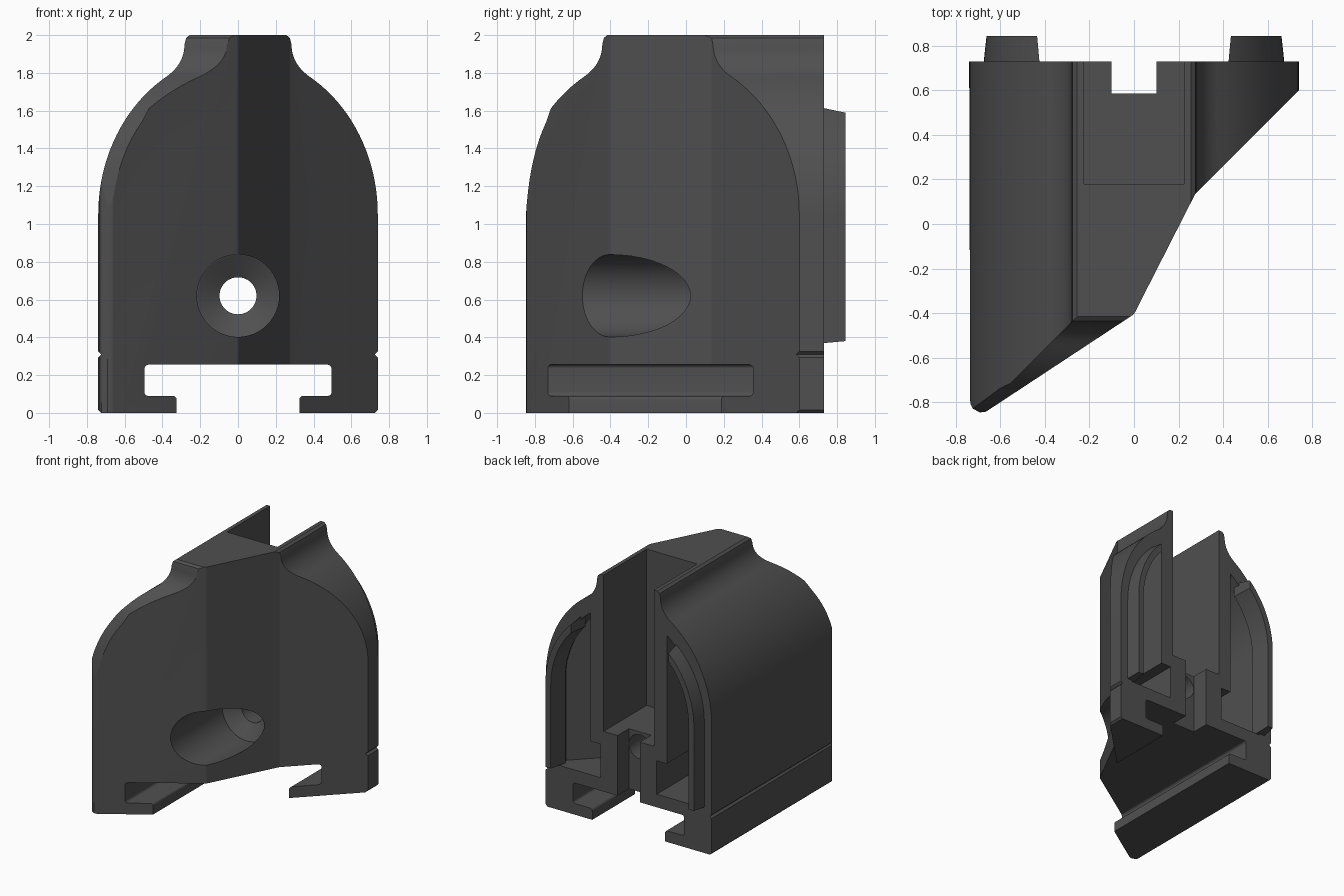
import bpy, bmesh, math
from mathutils import Vector

if "Cube" in bpy.data.objects:
    bpy.data.objects.remove(bpy.data.objects["Cube"])


def fillet(pts, radii, n=5):
    """Round polygon corners; radii maps corner index to radius."""
    out = []
    for i, p in enumerate(pts):
        r = radii.get(i, 0)
        p = Vector(p)
        if not r:
            out.append(tuple(p))
            continue
        d1 = (Vector(pts[i - 1]) - p).normalized()
        d2 = (Vector(pts[(i + 1) % len(pts)]) - p).normalized()
        half = d1.angle(d2) / 2
        t = r / math.tan(half)
        c = p + (d1 + d2).normalized() * (r / math.sin(half))
        a, b = p + d1 * t - c, p + d2 * t - c
        for k in range(n + 1):
            out.append(tuple(c + a.lerp(b, k / n).normalized() * r))
    return out


def prism(name, pts, axis, lo, hi, end_pts=None):
    """Extrude a 2D outline along an axis, optionally to a second outline."""
    place = {'x': lambda p, d: (d, p[0], p[1]),
             'y': lambda p, d: (p[0], d, p[1]),
             'z': lambda p, d: (p[0], p[1], d)}[axis]
    bm = bmesh.new()
    a = [bm.verts.new(place(p, lo)) for p in pts]
    b = [bm.verts.new(place(p, hi)) for p in (end_pts or pts)]
    bm.faces.new(a)
    bm.faces.new(b)
    for i in range(len(a)):
        j = (i + 1) % len(a)
        bm.faces.new((a[i], a[j], b[j], b[i]))
    bmesh.ops.recalc_face_normals(bm, faces=bm.faces)
    me = bpy.data.meshes.new(name)
    bm.to_mesh(me)
    bm.free()
    ob = bpy.data.objects.new(name, me)
    bpy.context.collection.objects.link(ob)
    return ob


def box(name, x0, x1, y0, y1, z0, z1):
    return prism(name, [(x0, y0), (x1, y0), (x1, y1), (x0, y1)], 'z', z0, z1)


def combine(target, other, op):
    other.hide_render = True
    m = target.modifiers.new(op, 'BOOLEAN')
    m.operation, m.object, m.solver = op, other, 'EXACT'
    bpy.context.view_layer.objects.active = target
    bpy.ops.object.modifier_apply(modifier=m.name)
    bpy.data.objects.remove(other)


def ellipse(a, b, x_end, n=20):
    """Shoulder curve from (a, 1.05) up to where x = x_end."""
    t1 = math.acos(x_end / a)
    return [(a * math.cos(t1 * k / n), 1.05 + b * math.sin(t1 * k / n)) for k in range(n + 1)]


def circle(r, n=48):
    return [(r * math.cos(2 * math.pi * k / n), 0.62 + r * math.sin(2 * math.pi * k / n)) for k in range(n)]


def mirror(pts):
    return [(-x, z) for x, z in pts]


def bezier(p, q, r, n=10):
    return [tuple((1 - t) ** 2 * u + 2 * t * (1 - t) * v + t * t * w for u, v, w in zip(p, q, r))
            for t in (k / n for k in range(1, n + 1))]


# Body: plan, front profile and side profile intersected
plan = fillet([(-.74, .73), (-.735, -.889), (0, -.405), (.275, .135), (.74, .6), (.74, .73)],
              {1: .05, 2: .04, 3: .03})
body = prism("housing_body", plan, 'z', 0, 2.0)

half = [(.725, 0), (.74, .015)] + ellipse(.74, .85, .38)
half += bezier(half[-1], (.285, 1.845), (.283, 1.95)) + [(.275, 1.985), (.255, 2.001), (.25, 2.1)]
combine(body, prism("front_profile", half + mirror(half)[::-1], 'y', -2, 2), 'INTERSECT')

# the front shoulder repeats the side shoulder, moved outwards
side = [(-1, -.1), (-1, .9), (-.85, .98)] + bezier((-.85, .98), (-.84, 1.33), (-.74, 1.54))
side += [(-x - .16, z) for x, z in half if x < .575 and z > 1]
side += [(2, 2.1), (2, -.1)]
combine(body, prism("side_profile", side, 'x', -2, 2), 'INTERSECT')

# Hollow pockets on both sides, open at the back
inner = [(.25, .36), (.25, .63), (.34, .63)] + ellipse(.63, .73, .34)[::-1] + [(.63, .36)]
pocket_plans = {1: [(.2, .2), (.72, .72), (.72, .9), (.2, .9)],
                -1: [(-.2, -.41), (-.72, -.74), (-.72, .9), (-.2, .9)]}
for s, pp in pocket_plans.items():
    pocket = prism("pocket", inner if s > 0 else mirror(inner), 'y', -1, 1)
    combine(pocket, prism("pocket_plan", pp, 'z', 0, 2.2), 'INTERSECT')
    combine(body, pocket, 'DIFFERENCE')

# Central channel and the notch in its floor
combine(body, box("channel", -.225, .225, .18, .9, .74, 2.2), 'DIFFERENCE')
combine(body, box("notch", -.1, .1, .585, .9, -.1, 1.0), 'DIFFERENCE')

# T-shaped rail slot along the bottom
slot = [(.325, -.1), (.325, .09), (.495, .09), (.495, .255), (-.495, .255), (-.495, .09), (-.325, .09), (-.325, -.1)]
slot = fillet(slot, {i: .02 for i in range(1, 7)})
combine(body, prism("rail_slot", slot, 'y', -2, 2), 'DIFFERENCE')

# Screw hole: counterbore, cone seat, through hole
combine(body, prism("counterbore", circle(.218), 'y', -1, .11), 'DIFFERENCE')
combine(body, prism("cone_seat", circle(.218), 'y', .109, .185, circle(.098)), 'DIFFERENCE')
combine(body, prism("screw_hole", circle(.098), 'y', .15, .7), 'DIFFERENCE')

# Seam grooves on the outer walls
for s in (-1, 1):
    groove = [(s * .74 + .016, .31), (s * .74, .326), (s * .74 - .016, .31), (s * .74, .294)]
    combine(body, prism("seam_groove", groove, 'y', -2, 2), 'DIFFERENCE')


# Curved locating tongues on the back
def band(o, i, top_x, bottom):
    return [(o[0], bottom)] + ellipse(*o, top_x) + ellipse(*i, top_x)[::-1] + [(i[0], bottom)]


parts = [body]
for s, side_name in ((1, "right"), (-1, "left")):
    root = band((.68, .73), (.60, .65), .42, .365)
    tip = band((.662, .715), (.615, .668), .435, .38)
    if s < 0:
        root, tip = mirror(root), mirror(tip)
    parts.append(prism(side_name + "_tongue", root, 'y', .68, .845, tip))

# Dark plastic and smooth shading
dark = bpy.data.materials.new("dark_plastic")
dark.diffuse_color = (.08, .08, .08, 1)
dark.use_nodes = True
dark.node_tree.nodes["Principled BSDF"].inputs["Base Color"].default_value = dark.diffuse_color
for ob in parts:
    ob.data.materials.clear()
    ob.data.materials.append(dark)
    bpy.ops.object.select_all(action='DESELECT')
    ob.select_set(True)
    bpy.context.view_layer.objects.active = ob
    bpy.ops.object.shade_smooth_by_angle(angle=math.radians(25))
